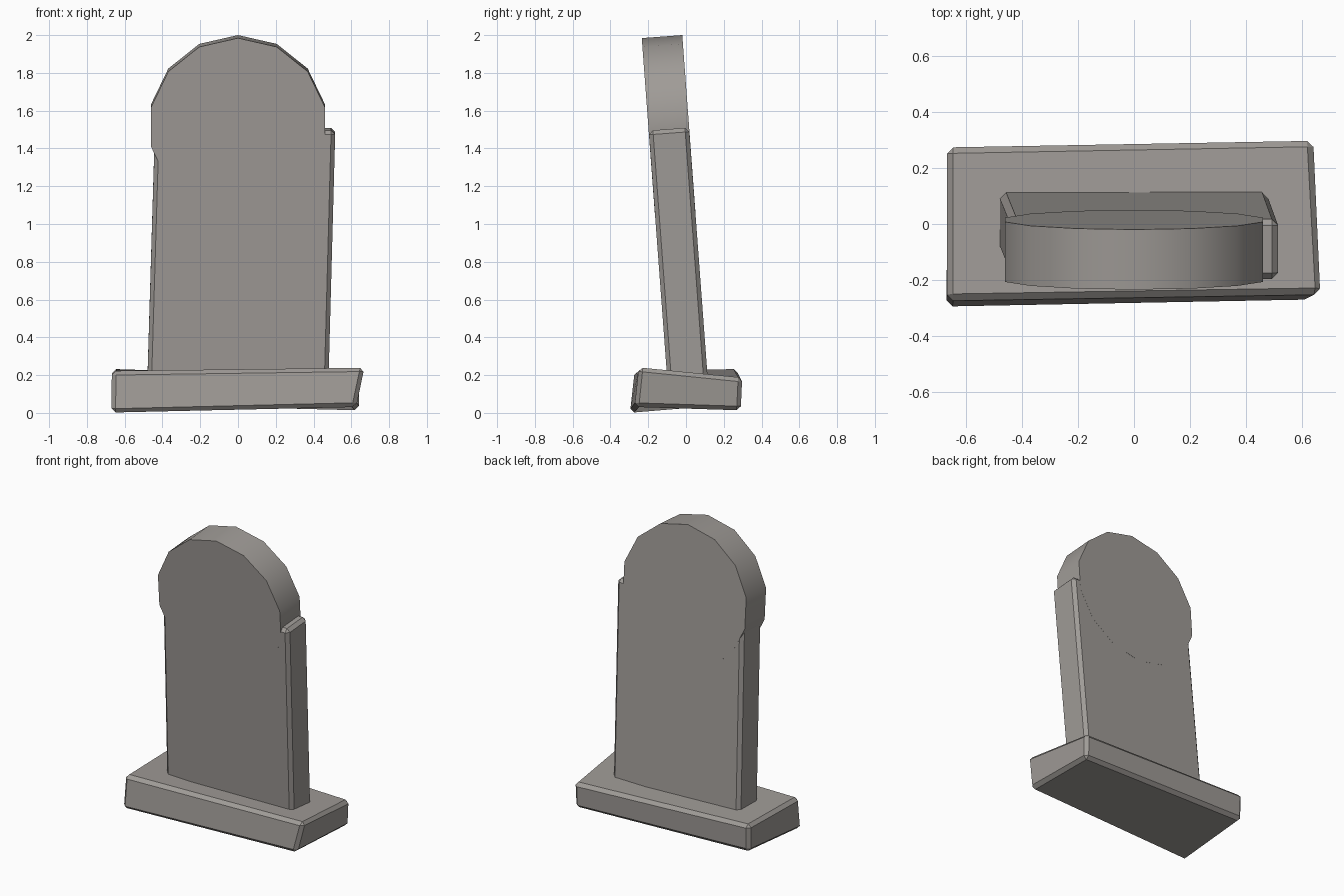
import bpy, bmesh, math
from mathutils import Matrix

if "Cube" in bpy.data.objects:
    bpy.data.objects.remove(bpy.data.objects["Cube"])

stone = bpy.data.materials.new("warm grey stone")
stone.diffuse_color = (0.35, 0.33, 0.31, 1.0)
stone.use_nodes = True
stone.node_tree.nodes["Principled BSDF"].inputs["Base Color"].default_value = stone.diffuse_color


def finish(bm, name):
    bmesh.ops.recalc_face_normals(bm, faces=bm.faces[:])
    mesh = bpy.data.meshes.new(name)
    bm.to_mesh(mesh)
    bm.free()
    mesh.materials.append(stone)
    ob = bpy.data.objects.new(name, mesh)
    bpy.context.collection.objects.link(ob)
    return ob


def skewed_box(name, bottom, top, bevel):
    """Chamfered block from four bottom and four top corners."""
    bm = bmesh.new()
    lo = [bm.verts.new(p) for p in bottom]
    hi = [bm.verts.new(p) for p in top]
    bm.faces.new(lo[::-1])
    bm.faces.new(hi)
    for i in range(4):
        j = (i + 1) % 4
        bm.faces.new((lo[i], lo[j], hi[j], hi[i]))
    bmesh.ops.bevel(bm, geom=bm.edges[:], offset=bevel, segments=1,
                    affect='EDGES', clamp_overlap=True)
    return finish(bm, name)


# Uneven plinth: corners go front left, front right, back right, back left
skewed_box("plinth",
           [(-0.67, -0.297, 0.0), (0.625, -0.272, 0.032),
            (0.64, 0.29, 0.013), (-0.665, 0.27, 0.048)],
           [(-0.668, -0.272, 0.222), (0.67, -0.25, 0.241),
            (0.64, 0.298, 0.186), (-0.668, 0.274, 0.233)], 0.022)

# The headstone leans forward about a pivot at the plinth top
lean = Matrix.Translation((0, 0.005, 0.22)) @ Matrix.Rotation(math.radians(4.26), 4, 'X')
D = 0.107

# Slab, slightly skewed sideways
slab = skewed_box("headstone_slab",
                  [(-0.482, -D, -0.12), (0.477, -D, -0.12),
                   (0.477, D, -0.12), (-0.482, D, -0.12)],
                  [(-0.44, -D, 1.286), (0.515, -D, 1.286),
                   (0.515, D, 1.286), (-0.44, D, 1.286)], 0.022)
slab.data.transform(lean)

# Rounded top: 14-sided disc, smooth around the rim, flat caps
bm = bmesh.new()
R, cz, t = 0.472, 1.305, D + 0.0005
rings = [[bm.verts.new((R * math.sin(k * math.tau / 14), y,
                        cz + R * math.cos(k * math.tau / 14))) for k in range(14)]
         for y in (-t, t)]
bm.faces.new(rings[0])
bm.faces.new(rings[1][::-1])
for k in range(14):
    n = (k + 1) % 14
    f = bm.faces.new((rings[0][k], rings[1][k], rings[1][n], rings[0][n]))
    f.smooth = True
for e in bm.edges:
    if any(not f.smooth for f in e.link_faces):
        e.smooth = False
arch = finish(bm, "rounded_top")
arch.data.transform(lean)
